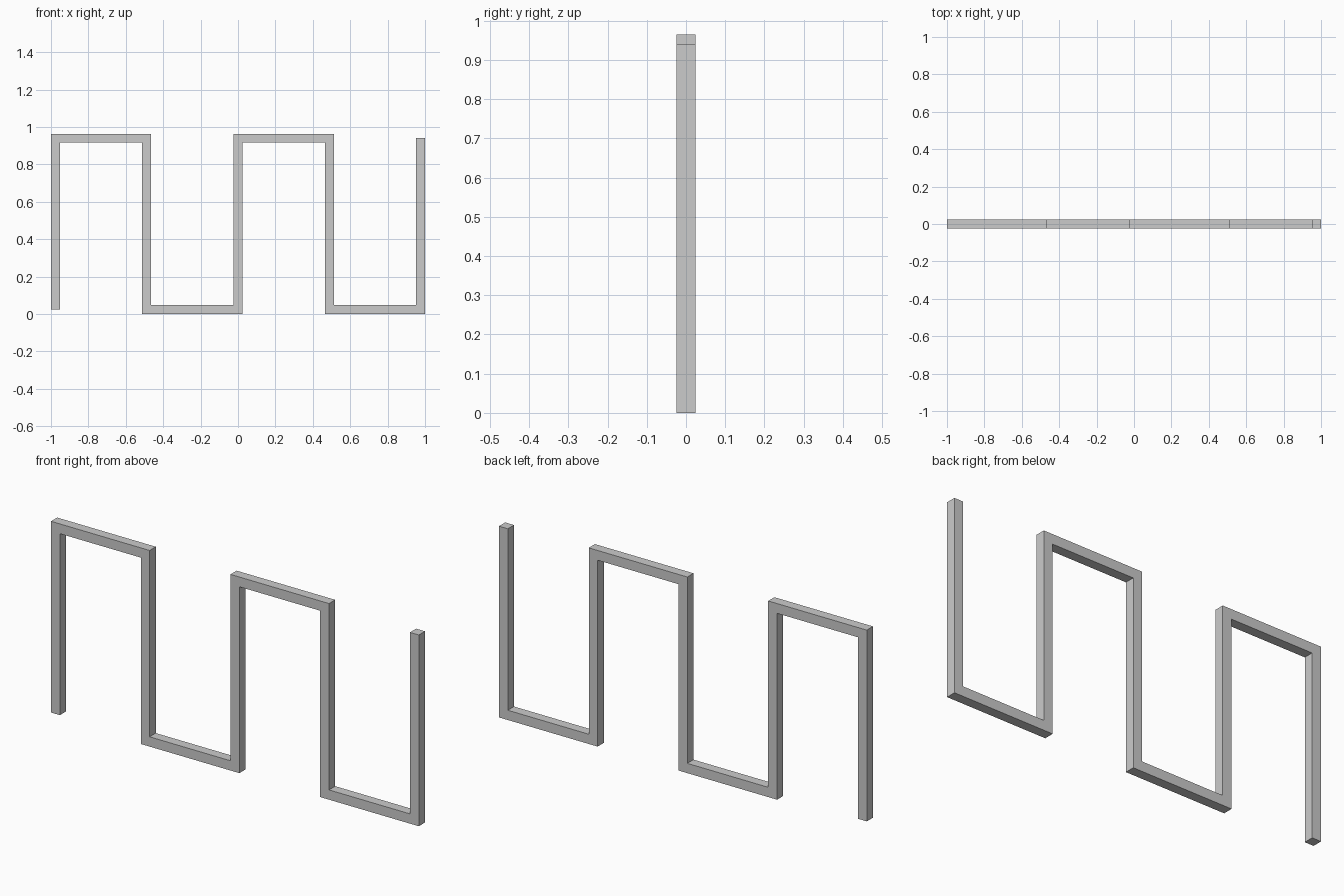
import bpy
import bmesh
from mathutils import Vector

if "Cube" in bpy.data.objects:
    bpy.data.objects.remove(bpy.data.objects["Cube"])

HALF = 0.024            # half the bar thickness
STEP = 0.488            # spacing of the uprights
LOW, HIGH = 0.024, 0.94  # centreline heights

# Square-wave centreline: each upright alternates direction
path = []
for i in range(5):
    ends = (LOW, HIGH) if i % 2 == 0 else (HIGH, LOW)
    path += [Vector(((i - 2) * STEP, 0, z)) for z in ends]


def side_normal(a, b):
    d = (b - a).normalized()
    return Vector((-d.z, 0, d.x))


# Sweep a square section along the path with mitred corners
bm = bmesh.new()
depth = Vector((0, HALF, 0))
rings = []
for i, p in enumerate(path):
    offset = Vector()
    if i > 0:
        offset += side_normal(path[i - 1], p)
    if i < len(path) - 1:
        offset += side_normal(p, path[i + 1])
    offset *= HALF
    corners = (p - offset - depth, p + offset - depth,
               p + offset + depth, p - offset + depth)
    rings.append([bm.verts.new(c) for c in corners])

for a, b in zip(rings, rings[1:]):
    for k in range(4):
        n = (k + 1) % 4
        bm.faces.new((a[k], a[n], b[n], b[k]))

# Flat end caps
bm.faces.new(rings[0])
bm.faces.new(rings[-1])
bmesh.ops.recalc_face_normals(bm, faces=bm.faces[:])

mesh = bpy.data.meshes.new("square_wave_bar")
bm.to_mesh(mesh)
bm.free()
bar = bpy.data.objects.new("square_wave_bar", mesh)
bpy.context.collection.objects.link(bar)
